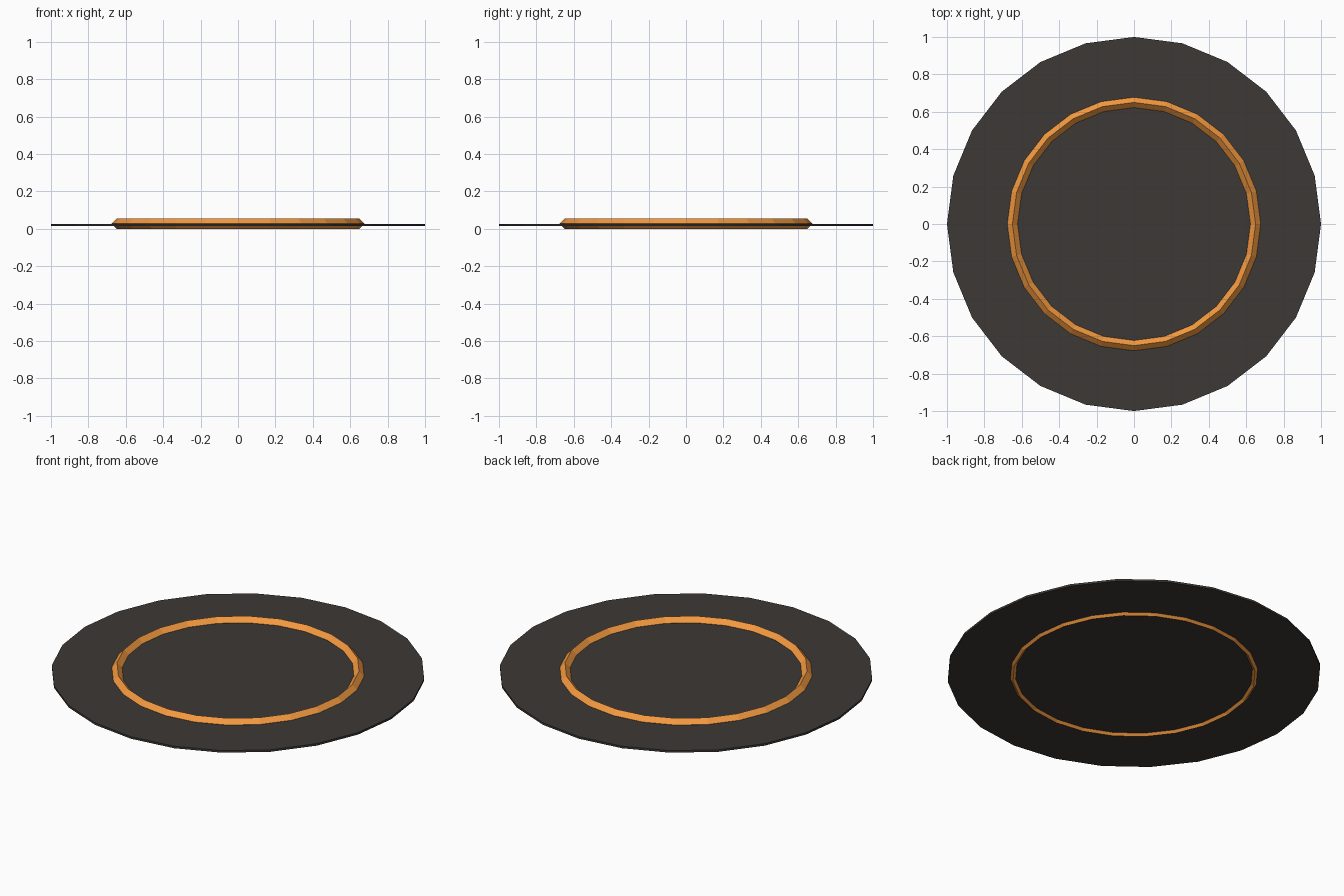
import bpy
from math import pi

if "Cube" in bpy.data.objects:
    bpy.data.objects.remove(bpy.data.objects["Cube"])


def paint(obj, name, color):
    mat = bpy.data.materials.new(name)
    mat.diffuse_color = color
    mat.use_nodes = True
    mat.node_tree.nodes["Principled BSDF"].inputs["Base Color"].default_value = mat.diffuse_color
    obj.data.materials.append(mat)


# Thin 24-sided base plate
bpy.ops.mesh.primitive_cylinder_add(vertices=24, radius=1.0, depth=0.012,
                                    location=(0, 0, 0.02))
plate = bpy.context.object
plate.name = "base_plate"
paint(plate, "dark_plate", (0.045, 0.04, 0.037, 1))

# Faceted ring with a diamond cross-section, poking slightly through the plate
bpy.ops.mesh.primitive_torus_add(major_segments=24, minor_segments=4,
                                 major_radius=0.65, minor_radius=0.0275,
                                 location=(0, 0, 0.0275))
ring = bpy.context.object
ring.name = "glow_ring"
paint(ring, "orange_ring", (0.9, 0.32, 0.05, 1))

# Low-poly flat facets
for obj in (plate, ring):
    for poly in obj.data.polygons:
        poly.use_smooth = False
